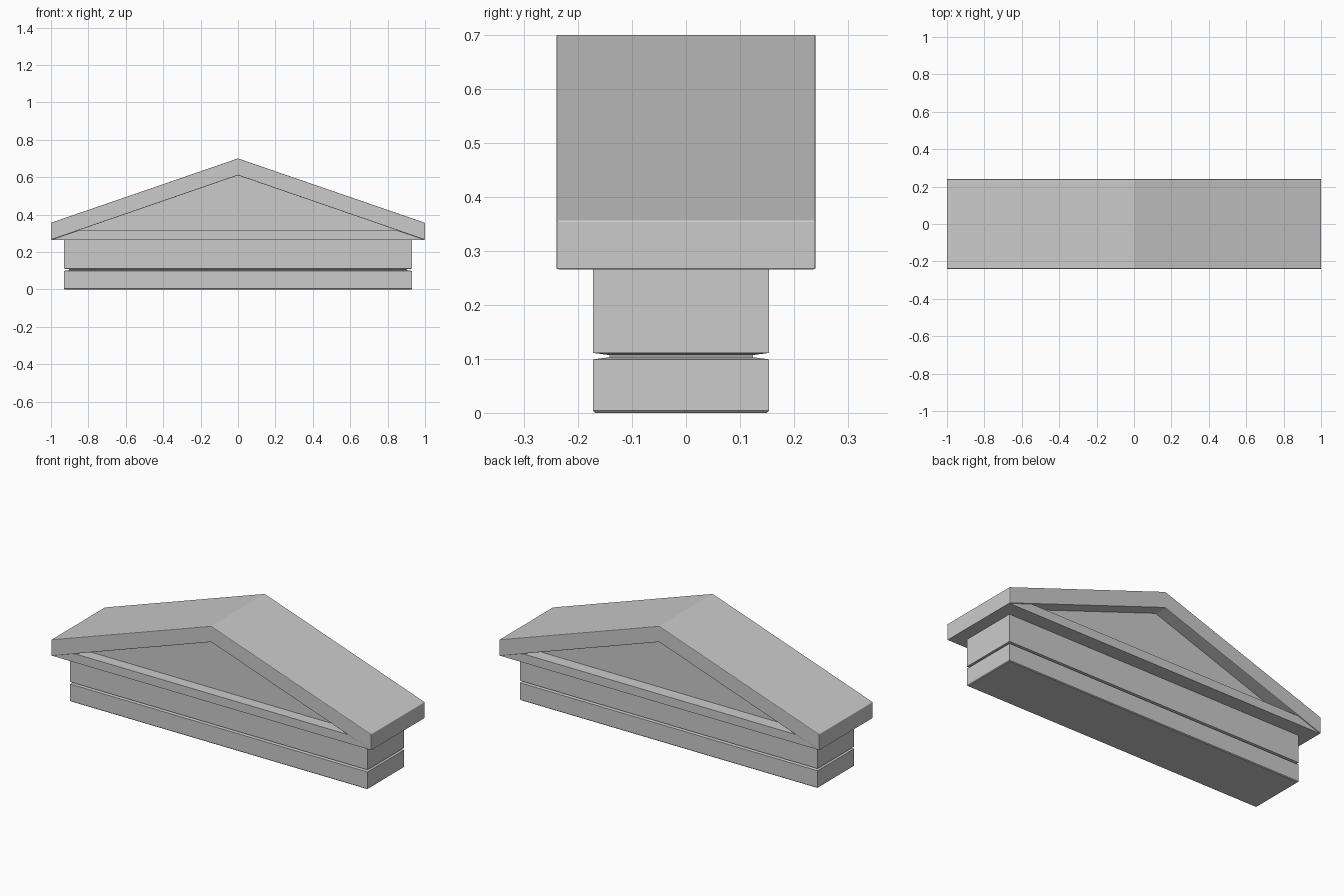
import bpy, bmesh

if "Cube" in bpy.data.objects:
    bpy.data.objects.remove(bpy.data.objects["Cube"])


def make_object(name, bm, bevel=0.0):
    bmesh.ops.recalc_face_normals(bm, faces=bm.faces)
    mesh = bpy.data.meshes.new(name)
    bm.to_mesh(mesh)
    bm.free()
    obj = bpy.data.objects.new(name, mesh)
    bpy.context.collection.objects.link(obj)
    if bevel:
        mod = obj.modifiers.new("edge_bevel", 'BEVEL')
        mod.width = bevel
        mod.segments = 2
        mod.limit_method = 'ANGLE'
    return obj


def prism(name, profile, y0, y1, bevel=0.0):
    """Extrude an x-z profile from y0 to y1."""
    bm = bmesh.new()
    face = bm.faces.new([bm.verts.new((x, y0, z)) for x, z in profile])
    out = bmesh.ops.extrude_face_region(bm, geom=[face])
    verts = [v for v in out["geom"] if isinstance(v, bmesh.types.BMVert)]
    bmesh.ops.translate(bm, verts=verts, vec=(0, y1 - y0, 0))
    return make_object(name, bm, bevel)


def stacked_block(name, half_x, y0, y1, steps):
    """Loft rectangles upward; each step is (inset, z)."""
    bm = bmesh.new()
    rings = []
    for d, z in steps:
        h = half_x - d
        rings.append([bm.verts.new(p) for p in (
            (-h, y0 + d, z), (h, y0 + d, z), (h, y1 - d, z), (-h, y1 - d, z))])
    for a, b in zip(rings, rings[1:]):
        for i in range(4):
            j = (i + 1) % 4
            bm.faces.new((a[i], a[j], b[j], b[i]))
    bm.faces.new(rings[0][::-1])
    bm.faces.new(rings[-1])
    return make_object(name, bm)


# Sloping roof slabs
prism("gable_roof", [(-1, 0.265), (-1, 0.356), (0, 0.70), (1, 0.356),
                     (1, 0.265), (0, 0.61)], -0.24, 0.24, bevel=0.003)

# Recessed triangular panel
prism("tympanum", [(-0.998, 0.266), (0.998, 0.266), (0, 0.61)], -0.172, 0.165)

# Horizontal cornice, its ends cut to the roof slope
prism("horizontal_cornice", [(-0.998, 0.265), (0.998, 0.265),
                             (0.855, 0.314), (-0.855, 0.314)], -0.236, 0.236)

# Entablature with a narrow groove all round
stacked_block("entablature", 0.93, -0.172, 0.154, [
    (0.004, 0.0), (0.0, 0.004), (0.0, 0.099), (0.03, 0.103),
    (0.03, 0.107), (0.0, 0.111), (0.0, 0.266)])
